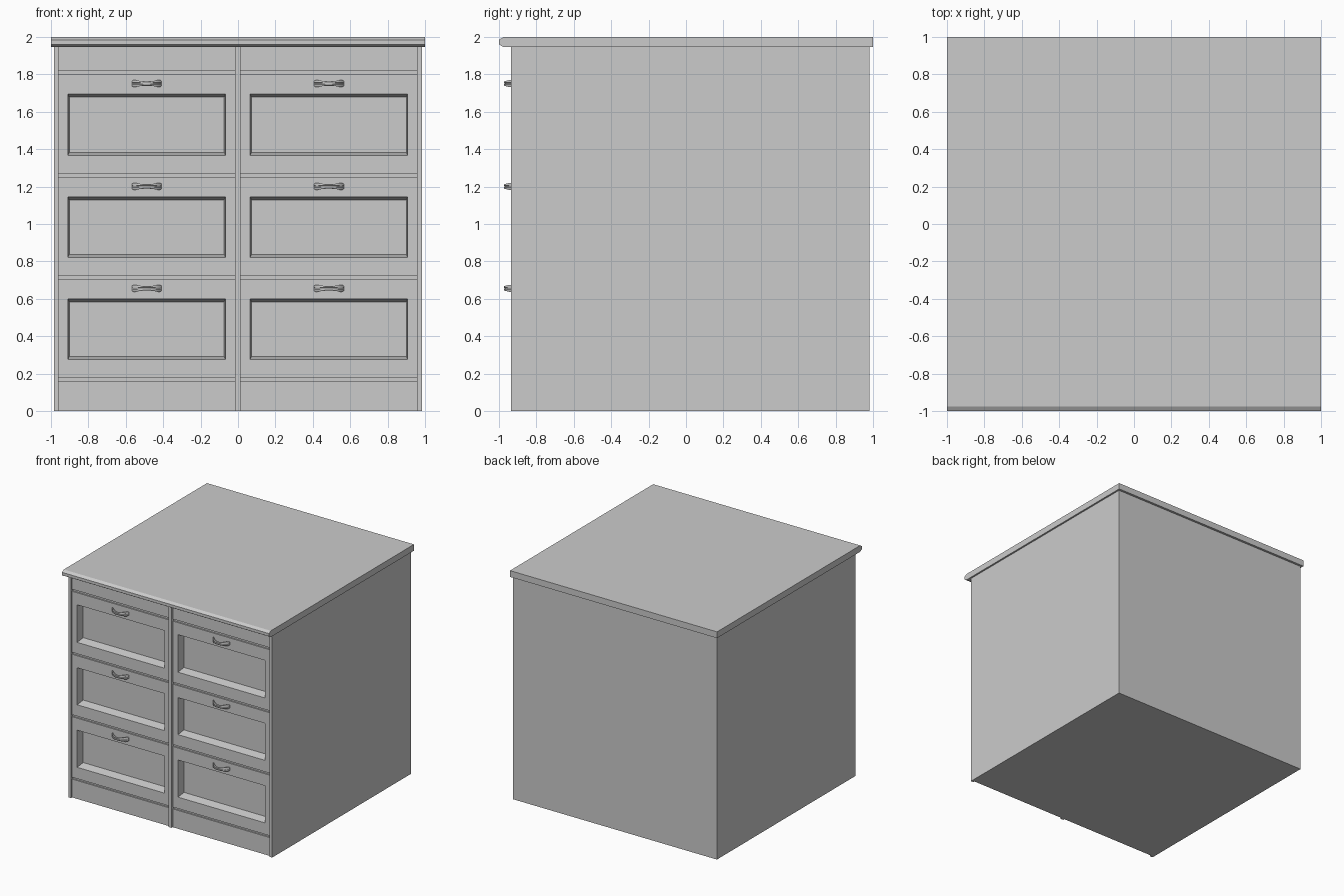
import bpy, bmesh

if "Cube" in bpy.data.objects:
    bpy.data.objects.remove(bpy.data.objects["Cube"])

FRONT = -0.92                     # plane of the drawer fronts
BAYS = (-0.488, 0.486)            # centre x of the two drawer columns
HALF = 0.472                      # half width of a drawer
ROWS = ((0.176, 0.705), (0.722, 1.25), (1.267, 1.80))


def loft(name, rings, smooth=False):
    """Skin a list of equal-length rings and cap both ends."""
    bm = bmesh.new()
    vs = [[bm.verts.new(p) for p in r] for r in rings]
    n = len(rings[0])
    for a, b in zip(vs, vs[1:]):
        for i in range(n):
            j = (i + 1) % n
            bm.faces.new((a[i], a[j], b[j], b[i]))
    bm.faces.new(vs[0][::-1])
    bm.faces.new(vs[-1])
    bmesh.ops.recalc_face_normals(bm, faces=bm.faces)
    mesh = bpy.data.meshes.new(name)
    bm.to_mesh(mesh)
    bm.free()
    ob = bpy.data.objects.new(name, mesh)
    bpy.context.collection.objects.link(ob)
    if smooth:
        bpy.context.view_layer.objects.active = ob
        ob.select_set(True)
        bpy.ops.object.shade_smooth_by_angle()
        ob.select_set(False)
    return ob


def rect(x0, x1, z0, z1, y):
    return [(x0, y, z0), (x1, y, z0), (x1, y, z1), (x0, y, z1)]


def box(name, x0, x1, y0, y1, z0, z1):
    return loft(name, [rect(x0, x1, z0, z1, y0), rect(x0, x1, z0, z1, y1)])


# Worktop with a chamfered front edge
profile = [(1, 1.945), (1, 2), (-0.975, 2), (-1, 1.985), (-1, 1.96), (-0.975, 1.945)]
loft("worktop", [[(x, y, z) for y, z in profile] for x in (-1, 1)])

# Carcass with recessed bays, gaps and drawer openings
carcass = box("carcass", -0.985, 0.985, -0.935, 0.98, 0, 1.945)


def cut(x, y, z0, z1):
    c = box("opening_cutter", x - HALF, x + HALF, -1.2, y, z0, z1)
    c.hide_render = True
    c.hide_set(True)
    m = carcass.modifiers.new("opening", 'BOOLEAN')
    m.operation, m.solver, m.object = 'DIFFERENCE', 'EXACT', c


for x in BAYS:
    cut(x, FRONT, -0.1, 2.1)
    cut(x, FRONT + 0.012, 0.16, 1.818)
    for z0, z1 in ROWS:
        cut(x, -0.83, z0, z1)


# Drawer front with a sunken panel whose walls slope slightly
def drawer(x, z0, z1):
    a, b = x - HALF, x + HALF
    p, q, lo, hi = x - 0.421, x + 0.421, z0 + 0.10, z1 - 0.105
    loft("drawer_front", [
        rect(a, b, z0, z1, -0.83),
        rect(a, b, z0, z1, FRONT),
        rect(p, q, lo, hi, FRONT),
        rect(p + 0.007, q - 0.007, lo + 0.016, hi - 0.016, FRONT + 0.072)])


# Bowed handle: grooved bar, flared towards both ends
def handle(x, z):
    section = [(-0.6, -1), (0.6, -1), (1, -0.6), (1, 0.6), (0.6, 1), (-0.6, 1),
               (-1, 0.7), (-1, 0.3), (-0.3, 0.2), (-0.3, -0.2), (-1, -0.3), (-1, -0.7)]
    rings = []
    for i in range(17):
        s = i / 8 - 1
        y = FRONT - 0.047 * (1 - abs(s) ** 2.2)
        h = 0.012 + 0.007 * min(1, 1.6 * s * s) - (0.006 if abs(s) == 1 else 0)
        rings.append([(x + 0.08 * s, y + 0.007 * u, z + h * v) for u, v in section])
    loft("drawer_handle", rings, smooth=True)


for x in BAYS:
    for z0, z1 in ROWS:
        drawer(x, z0, z1)
        handle(x, z1 - 0.049)
